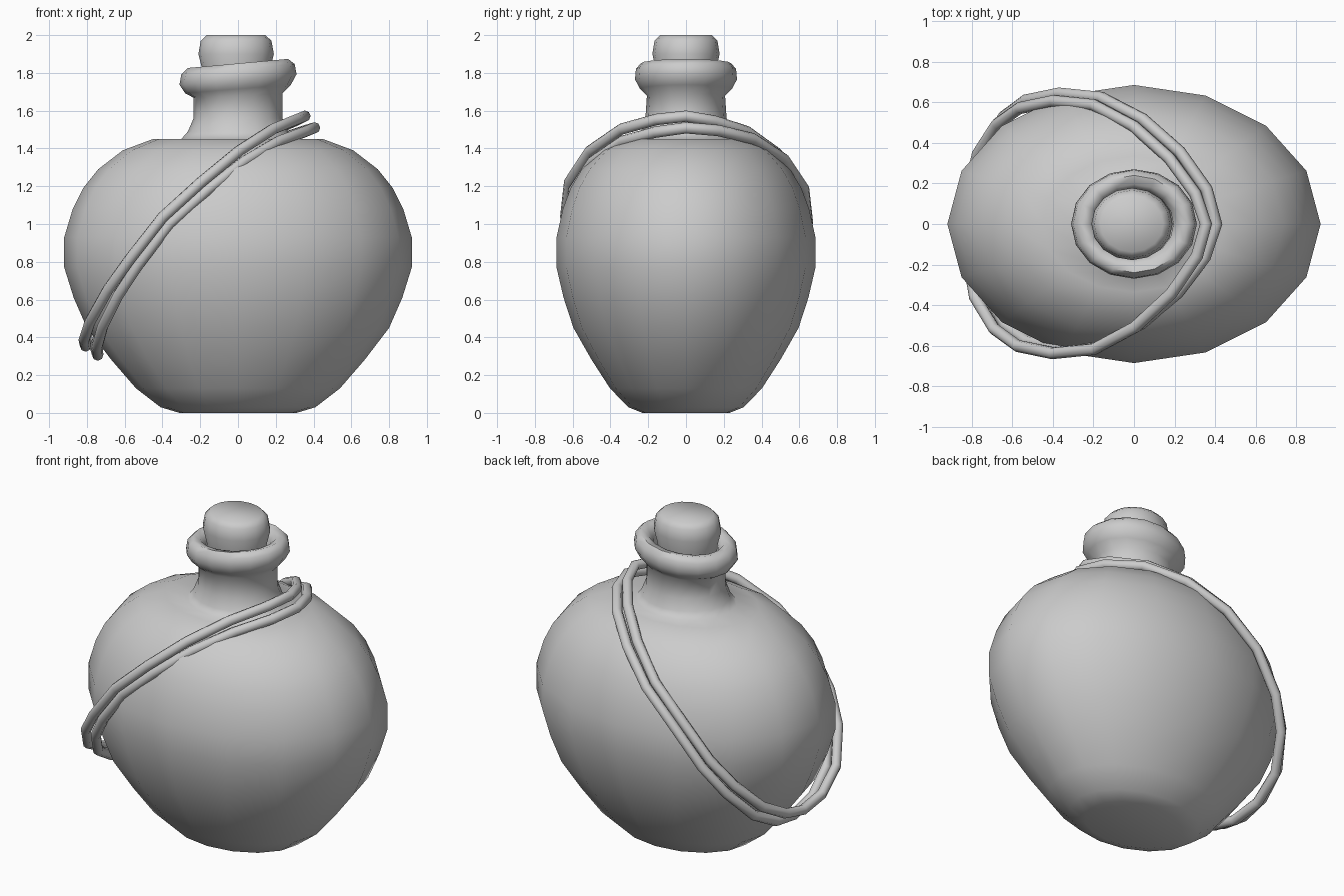
import bpy, bmesh, math
from mathutils import Vector

if "Cube" in bpy.data.objects:
    bpy.data.objects.remove(bpy.data.objects["Cube"])


def finish(ob, angle=60):
    bpy.ops.object.select_all(action='DESELECT')
    ob.select_set(True)
    bpy.context.view_layer.objects.active = ob
    bpy.ops.object.shade_smooth_by_angle(angle=math.radians(angle))


def lathe(name, rings, sides=16, cx=0.0):
    """Stack elliptical rings (rx, ry, z, tilt) and cap both ends."""
    bm = bmesh.new()
    loops = []
    for rx, ry, z, tilt in rings:
        loop = []
        for i in range(sides):
            a = math.tau * i / sides
            x = rx * math.cos(a)
            loop.append(bm.verts.new((cx + x, ry * math.sin(a), z + tilt * x)))
        loops.append(loop)
    for a, b in zip(loops, loops[1:]):
        for i in range(sides):
            j = (i + 1) % sides
            bm.faces.new((a[i], a[j], b[j], b[i]))
    bm.faces.new(loops[0][::-1])
    bm.faces.new(loops[-1])
    me = bpy.data.meshes.new(name)
    bm.to_mesh(me)
    bm.free()
    ob = bpy.data.objects.new(name, me)
    bpy.context.collection.objects.link(ob)
    finish(ob)


# Flattened bottle body, neck and tilted lip in one skin
belly = [(.31, 0), (.41, .03), (.54, .13), (.67, .28), (.80, .45), (.87, .61),
         (.92, .77), (.92, .93), (.875, 1.08), (.82, 1.19), (.74, 1.29),
         (.61, 1.39), (.45, 1.45)]
rings = [(r, r * .745, z, 0) for r, z in belly]
rings += [(.30, .26, 1.45, 0), (.265, .235, 1.49, 0), (.235, .215, 1.56, 0),
          (.235, .207, 1.68, .05), (.28, .243, 1.715, .08), (.31, .27, 1.765, .09),
          (.30, .265, 1.82, .09), (.265, .24, 1.85, .09), (.225, .195, 1.84, .09),
          (.195, .17, 1.80, .09), (.19, .165, 1.70, .05)]
lathe("bottle", rings)

# Cork
cork = [(.17, 1.71), (.18, 1.82), (.20, 1.90), (.187, 1.97), (.155, 2.0)]
lathe("cork", [(r, r * .89, z, 0) for r, z in cork], cx=-.01)

# Two-strand cord slung diagonally round the body
half = [(.38, 0, 1.54), (.33, .16, 1.52), (.20, .34, 1.47), (.02, .50, 1.36),
        (-.18, .605, 1.20), (-.38, .625, 1.02), (-.55, .59, .80),
        (-.66, .51, .64), (-.75, .36, .47), (-.78, .18, .37), (-.775, 0, .33)]
path = [Vector(p) for p in half]
path += [Vector((x, -y, z)) for x, y, z in half[-2:0:-1]]
centre = sum(path, Vector()) / len(path)


def cord(name, side):
    cu = bpy.data.curves.new(name, 'CURVE')
    cu.dimensions = '3D'
    cu.bevel_depth = .03
    cu.bevel_resolution = 2
    sp = cu.splines.new('POLY')
    n = len(path)
    sp.points.add(n - 1)
    for i, p in enumerate(path):
        tangent = (path[(i + 1) % n] - path[i - 1]).normalized()
        out = p - centre
        out = (out - tangent * out.dot(tangent)).normalized()
        across = tangent.cross(out)
        twist = .6 * math.sin(math.tau * i / n)
        gap = .034 + .006 * math.cos(math.tau * 2 * i / n)
        q = p + side * gap * (across * math.cos(twist) + out * math.sin(twist))
        sp.points[i].co = (*q, 1)
    sp.use_cyclic_u = True
    ob = bpy.data.objects.new(name, cu)
    bpy.context.collection.objects.link(ob)
    bpy.ops.object.select_all(action='DESELECT')
    ob.select_set(True)
    bpy.context.view_layer.objects.active = ob
    bpy.ops.object.convert(target='MESH')
    finish(bpy.context.view_layer.objects.active)


cord("cord_upper", 1)
cord("cord_lower", -1)
